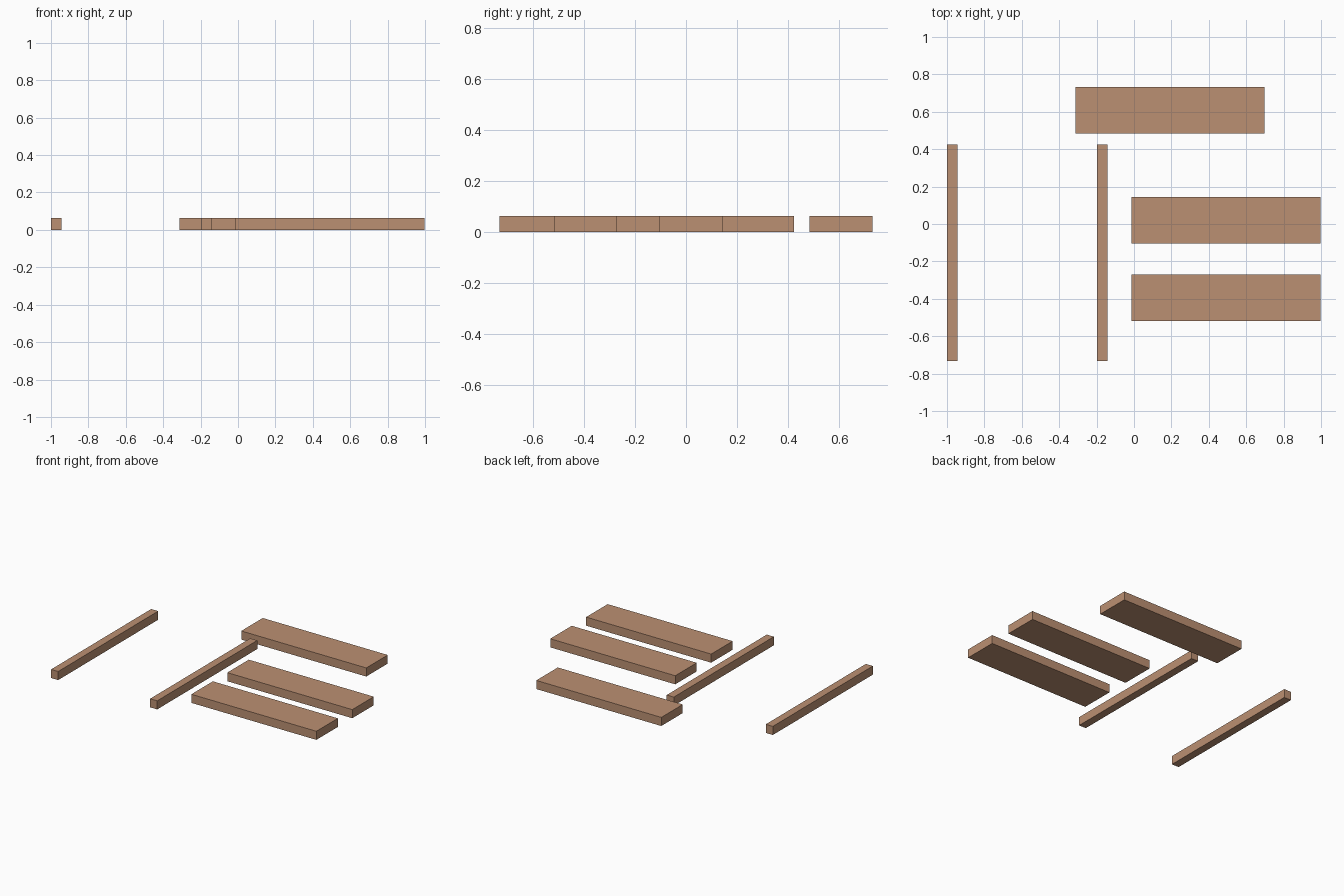
import bpy

if "Cube" in bpy.data.objects:
    bpy.data.objects.remove(bpy.data.objects["Cube"])

wood = bpy.data.materials.new("wood")
wood.diffuse_color = (0.50, 0.28, 0.17, 1)
wood.use_nodes = True
wood.node_tree.nodes["Principled BSDF"].inputs["Base Color"].default_value = wood.diffuse_color

HEIGHT = 0.063


def board(name, x, y, length, width):
    """Solid board on the ground with its minimum corner at x, y."""
    bpy.ops.mesh.primitive_cube_add(
        size=1, location=(x + length / 2, y + width / 2, HEIGHT / 2))
    ob = bpy.context.object
    ob.name = name
    ob.scale = (length, width, HEIGHT)
    bpy.ops.object.transform_apply(location=False, rotation=False, scale=True)
    ob.data.materials.append(wood)


# Two narrow rails running front to back
for name, x in (("left_rail", -1.0), ("right_rail", -0.198)):
    board(name, x, -0.733, 0.057, 1.157)

# Three wide planks lying loose beside the rails
for name, x, y in (("front_plank", -0.014, -0.519),
                   ("middle_plank", -0.014, -0.104),
                   ("back_plank", -0.313, 0.485)):
    board(name, x, y, 1.012, 0.248)
